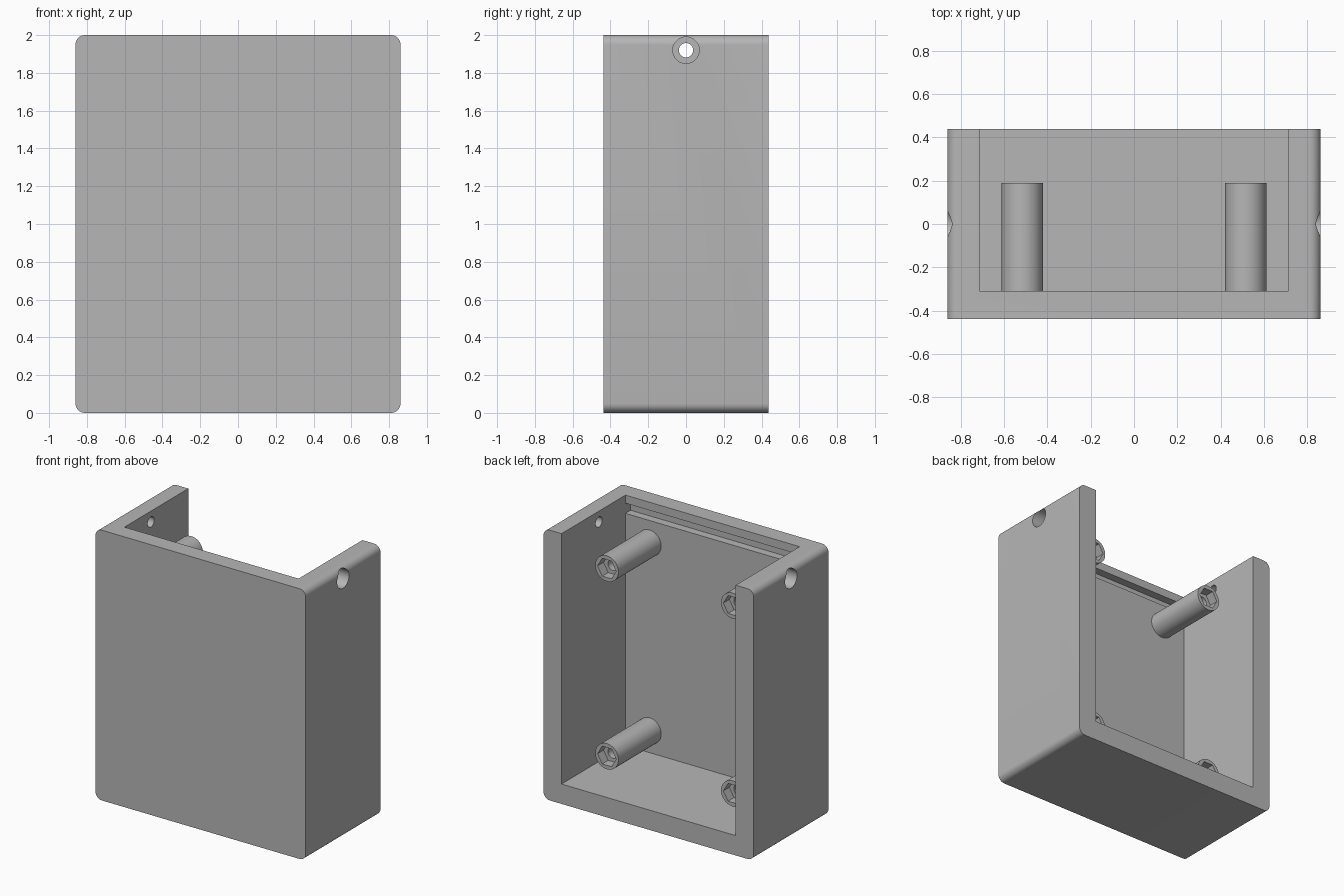
import bpy, bmesh, math
from mathutils import Matrix, Vector

old = bpy.data.objects.get("Cube")
if old:
    bpy.data.objects.remove(old, do_unlink=True)

W, D, H = 0.86, 0.437, 2.0        # half width, half depth, height
WALL = 0.147
INNER_FRONT = -0.31               # inside of the front panel

grey = bpy.data.materials.new("plain grey")
grey.use_nodes = True
grey.diffuse_color = (0.47, 0.47, 0.47, 1)
grey.node_tree.nodes["Principled BSDF"].inputs["Base Color"].default_value = grey.diffuse_color


def finish(name, bm):
    mesh = bpy.data.meshes.new(name)
    bmesh.ops.recalc_face_normals(bm, faces=bm.faces)
    bm.to_mesh(mesh)
    bm.free()
    mesh.materials.append(grey)
    obj = bpy.data.objects.new(name, mesh)
    bpy.context.collection.objects.link(obj)
    return obj


def box(name, lo, hi, corner=0):
    bm = bmesh.new()
    bmesh.ops.create_cube(bm, size=1)
    lo, hi = Vector(lo), Vector(hi)
    for v in bm.verts:
        v.co = (lo + hi) / 2 + v.co * (hi - lo)
    if corner:
        # round only the edges that run front to back
        edges = [e for e in bm.edges
                 if abs(e.verts[0].co.y - e.verts[1].co.y) > 0.1]
        bmesh.ops.bevel(bm, geom=edges, offset=corner, segments=8,
                        profile=0.5, affect='EDGES')
    return finish(name, bm)


def rod(name, start, end, radius, sides=48):
    start, end = Vector(start), Vector(end)
    axis = end - start
    bm = bmesh.new()
    bmesh.ops.create_cone(bm, cap_ends=True, segments=sides, radius1=radius,
                          radius2=radius, depth=axis.length)
    if abs(axis.x) > abs(axis.y):
        turn = Matrix.Rotation(math.pi / 2, 4, 'Y')
    else:
        turn = Matrix.Rotation(math.pi / 2, 4, 'X')
    bm.transform(Matrix.Translation((start + end) / 2) @ turn)
    if sides == 6:
        # put two hexagon points on the sideways axis
        c = (start + end) / 2
        spin = Matrix.Rotation(math.pi / 6, 4, 'Y')
        bm.transform(Matrix.Translation(c) @ spin @ Matrix.Translation(-c))
    return finish(name, bm)


def cut(target, cutters):
    for c in cutters:
        mod = target.modifiers.new("cut", 'BOOLEAN')
        mod.operation = 'DIFFERENCE'
        mod.solver = 'EXACT'
        mod.object = c
        bpy.context.view_layer.objects.active = target
        bpy.ops.object.modifier_apply(modifier=mod.name)
        bpy.data.objects.remove(c, do_unlink=True)


def smooth(obj):
    bpy.ops.object.select_all(action='DESELECT')
    obj.select_set(True)
    bpy.context.view_layer.objects.active = obj
    bpy.ops.object.shade_smooth_by_angle(angle=math.radians(30))


# Housing, open at the back and the top
housing = box("housing", (-W, -D, 0), (W, D, H), corner=0.05)
inner = W - WALL
cutters = [
    box("cavity_cutter", (-inner, INNER_FRONT, WALL), (inner, D + 0.2, H + 0.2)),
    # lid groove along the inside of the front panel
    box("groove_cutter", (-inner, INNER_FRONT - 0.06, 1.865), (inner, INNER_FRONT + 0.1, 1.94)),
]
# Counterbored screw holes through both side walls
for s in (-1, 1):
    cutters.append(rod("screw_cutter", (s * 0.6, 0, 1.92), (s * 0.95, 0, 1.92), 0.038))
    cutters.append(rod("head_cutter", (s * (W - 0.1), 0, 1.92), (s * 0.95, 0, 1.92), 0.07))
cut(housing, cutters)
smooth(housing)

# Four mounting posts with hexagonal nut pockets
TIP = 0.19
for side, x in (("right", -0.515), ("left", 0.515)):
    for level, z in (("lower", 0.31), ("upper", 1.70)):
        post = rod(f"{level}_{side}_post", (x, INNER_FRONT - 0.005, z), (x, TIP, z), 0.095)
        cut(post, [
            rod("nut_cutter", (x, TIP - 0.07, z), (x, TIP + 0.1, z), 0.076, sides=6),
            rod("bore_cutter", (x, INNER_FRONT + 0.06, z), (x, TIP + 0.1, z), 0.04),
        ])
        smooth(post)
